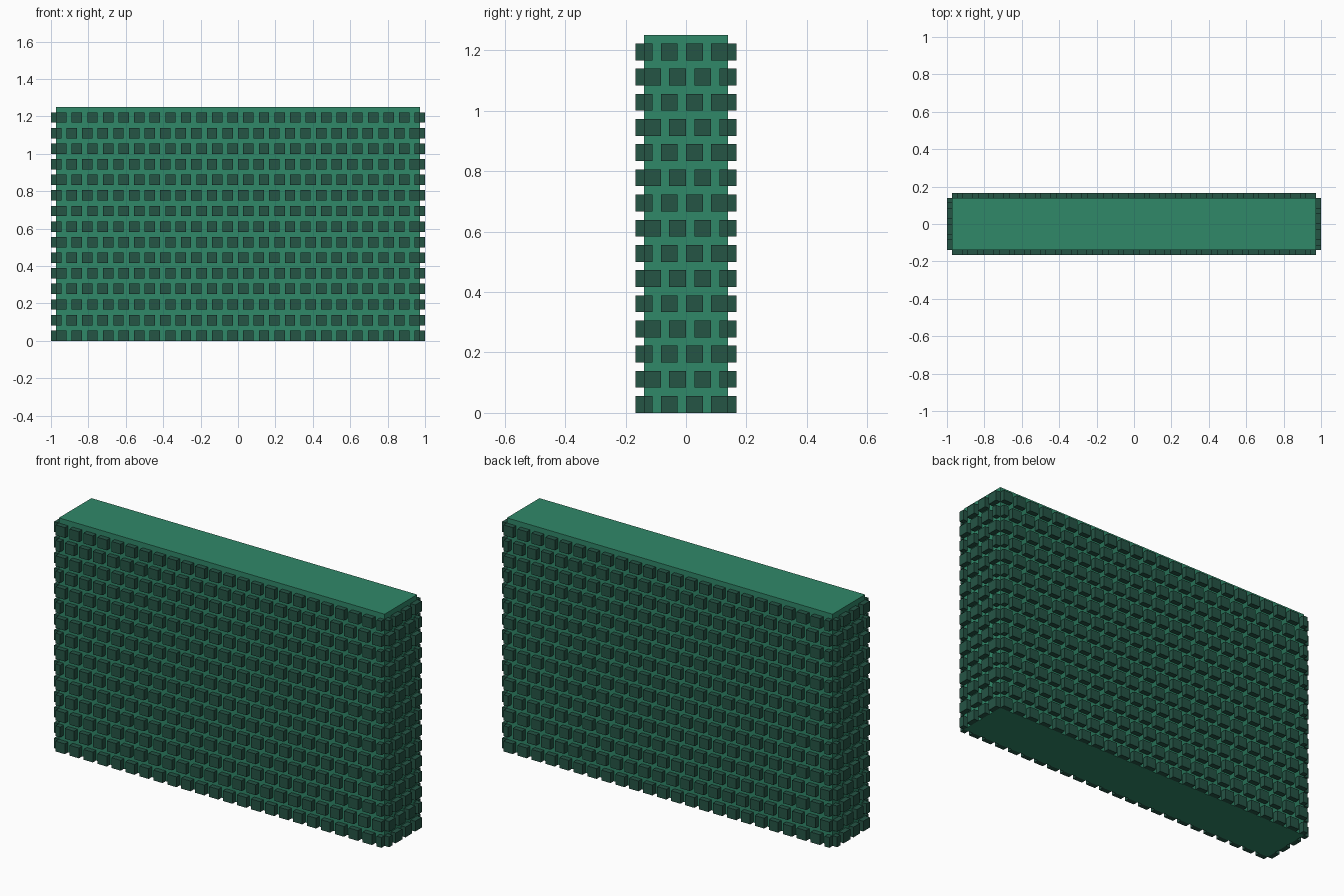
import bpy, bmesh, math
from mathutils import Matrix, Vector

if "Cube" in bpy.data.objects:
    bpy.data.objects.remove(bpy.data.objects["Cube"], do_unlink=True)

U = 1 / 36                      # grid unit
HX, HY, HZ = 35, 5, 45          # hedge core half width, half depth, height
ROWS, PITCH, SIZE = 15, 3, 2    # leaf block layout in grid units


def material(name, rgb):
    m = bpy.data.materials.new(name)
    m.use_nodes = True
    m.diffuse_color = (*rgb, 1)
    bsdf = m.node_tree.nodes["Principled BSDF"]
    bsdf.inputs["Base Color"].default_value = (*rgb, 1)
    bsdf.inputs["Roughness"].default_value = 0.8
    return m


def add_box(bm, lo, hi):
    lo, hi = Vector(lo), Vector(hi)
    mat = Matrix.Translation((lo + hi) / 2) @ Matrix.Diagonal((*(hi - lo), 1))
    bmesh.ops.create_cube(bm, size=1, matrix=mat)


def finish(bm, name, mat):
    bmesh.ops.scale(bm, vec=(U, U, U), verts=bm.verts)
    mesh = bpy.data.meshes.new(name)
    bm.to_mesh(mesh)
    bm.free()
    mesh.materials.append(mat)
    obj = bpy.data.objects.new(name, mesh)
    bpy.context.collection.objects.link(obj)
    return obj


def leaf_wall(name, half_len, half_depth, flip, angle, mat):
    """Staggered blocks on one wall, built facing -y and turned into place."""
    bm = bmesh.new()
    for row in range(ROWS):
        # alternate rows start with a full block or a half block
        start = -half_len - (1 if (row + flip) % 2 else 0)
        for a in range(start, half_len, PITCH):
            x0, x1 = max(a, -half_len), min(a + SIZE, half_len)
            z0 = row * PITCH
            add_box(bm, (x0, -half_depth - 1, z0), (x1, -half_depth, z0 + SIZE))
    # drop the hidden faces that lie against the core
    bm.normal_update()
    back = [f for f in bm.faces if f.normal.y > 0.9]
    bmesh.ops.delete(bm, geom=back, context="FACES")
    bmesh.ops.rotate(bm, verts=bm.verts, cent=(0, 0, 0),
                     matrix=Matrix.Rotation(angle, 3, "Z"))
    return finish(bm, name, mat)


core_green = material("hedge green", (0.030, 0.246, 0.141))
leaf_green = material("dark leaf green", (0.0185, 0.089, 0.060))

# Solid core
bm = bmesh.new()
add_box(bm, (-HX, -HY, 0), (HX, HY, HZ))
finish(bm, "hedge_core", core_green)

# Leaf blocks on the four walls
for name, length, depth, flip, turn in (
    ("front_leaf_blocks", HX, HY, 0, 0),
    ("left_leaf_blocks", HY, HX, 1, 1),
    ("back_leaf_blocks", HX, HY, 0, 2),
    ("right_leaf_blocks", HY, HX, 1, 3),
):
    leaf_wall(name, length, depth, flip, turn * math.pi / 2, leaf_green)
